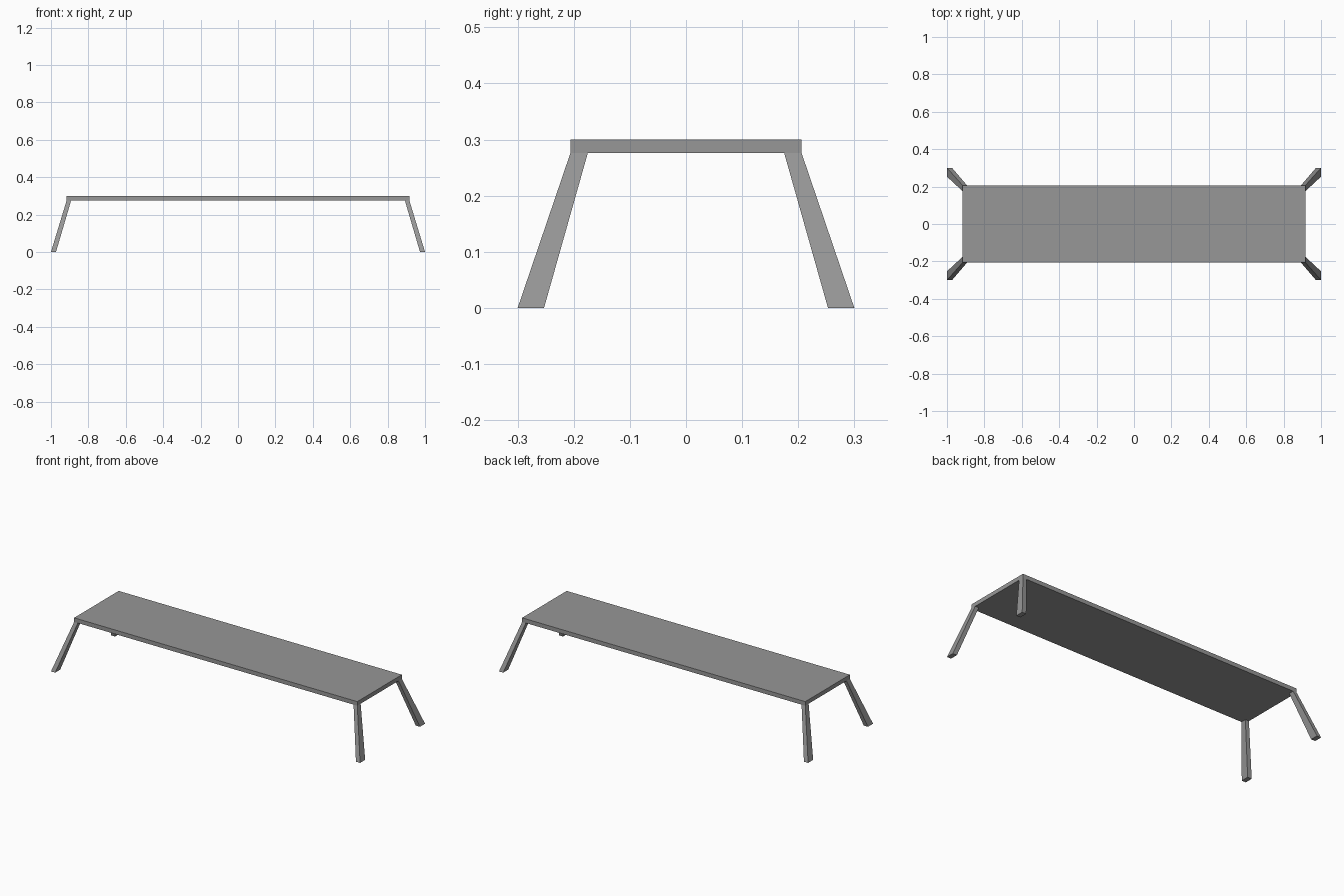
import bpy
import bmesh

if "Cube" in bpy.data.objects:
    bpy.data.objects.remove(bpy.data.objects["Cube"])

grey = bpy.data.materials.new("grey")
grey.diffuse_color = (0.31, 0.31, 0.31, 1)
grey.use_nodes = True
grey.node_tree.nodes["Principled BSDF"].inputs["Base Color"].default_value = grey.diffuse_color


def loft_box(name, low, high, cap_top=True):
    """Box lofted between two rectangles (x0, x1, y0, y1, z)."""
    bm = bmesh.new()
    rings = []
    for x0, x1, y0, y1, z in (low, high):
        corners = ((x0, y0), (x1, y0), (x1, y1), (x0, y1))
        rings.append([bm.verts.new((x, y, z)) for x, y in corners])
    a, b = rings
    bm.faces.new(a[::-1])
    if cap_top:
        bm.faces.new(b)
    for i in range(4):
        j = (i + 1) % 4
        bm.faces.new((a[i], a[j], b[j], b[i]))
    bmesh.ops.recalc_face_normals(bm, faces=bm.faces)
    mesh = bpy.data.meshes.new(name)
    bm.to_mesh(mesh)
    bm.free()
    mesh.materials.append(grey)
    obj = bpy.data.objects.new(name, mesh)
    bpy.context.collection.objects.link(obj)
    return obj


TOP_X, TOP_Y, UNDERSIDE, HEIGHT = 0.916, 0.206, 0.276, 0.30

# Thin flat top
loft_box("table_top",
         (-TOP_X, TOP_X, -TOP_Y, TOP_Y, UNDERSIDE),
         (-TOP_X, TOP_X, -TOP_Y, TOP_Y, HEIGHT))

# Splayed legs that widen toward the floor, mirrored to all four corners
legs = loft_box("splayed_legs",
                (0.973, 1.0, 0.253, 0.30, 0.0),
                (0.892, TOP_X, 0.175, TOP_Y, UNDERSIDE),
                cap_top=False)
mirror = legs.modifiers.new("four_corners", "MIRROR")
mirror.use_axis = (True, True, False)
mirror.use_mirror_merge = False
